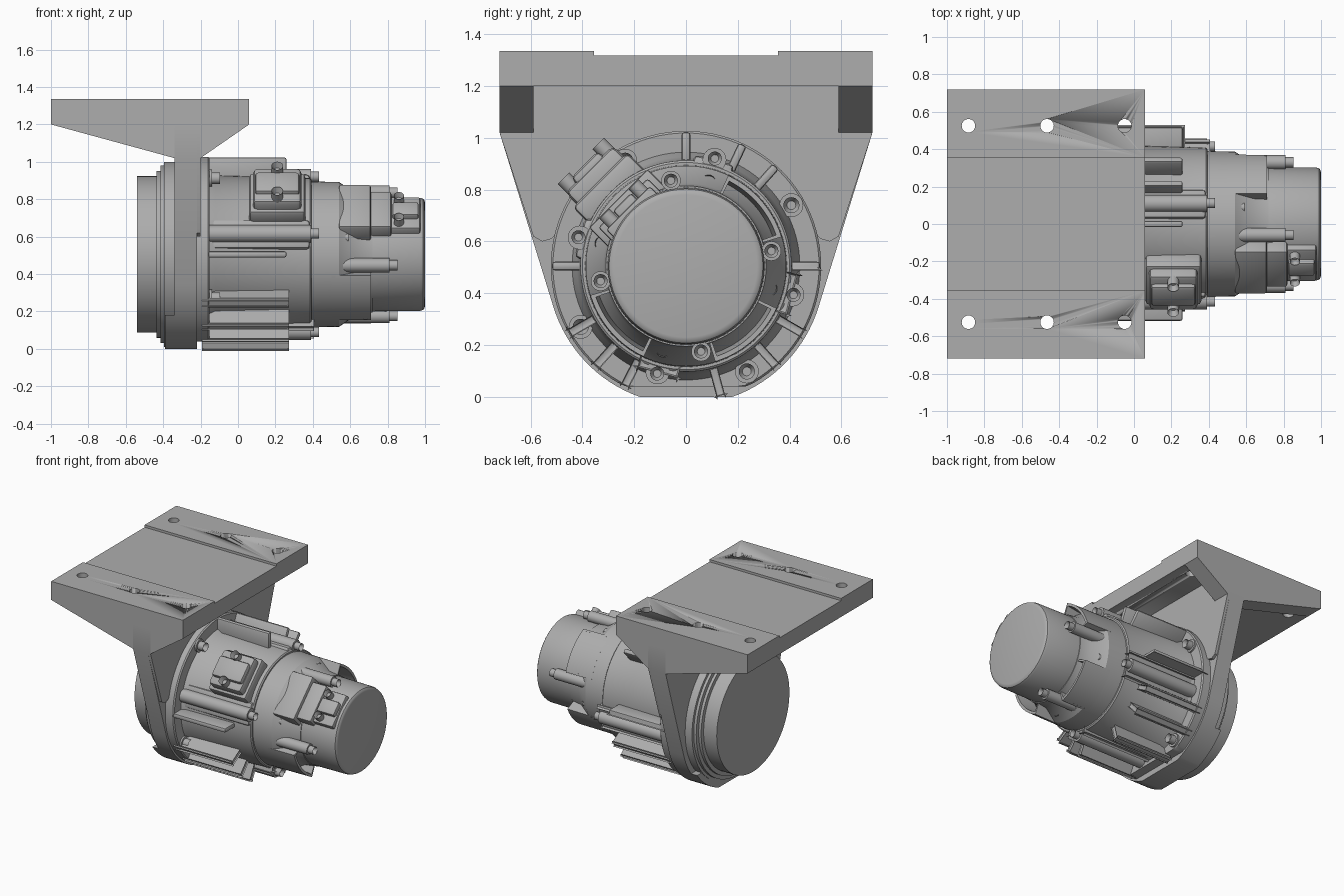
import bpy, bmesh
from math import sin, cos, radians, pi
from mathutils import Matrix, Vector

if "Cube" in bpy.data.objects:
    bpy.data.objects.remove(bpy.data.objects["Cube"])

AXIS = 0.505  # height of the motor axis
grey = bpy.data.materials.new("cast grey")
grey.use_nodes = True
grey.diffuse_color = (0.42, 0.42, 0.42, 1)
grey.node_tree.nodes["Principled BSDF"].inputs["Base Color"].default_value = (0.42, 0.42, 0.42, 1)


def finish(name, bm, smooth=True):
    bmesh.ops.recalc_face_normals(bm, faces=bm.faces)
    mesh = bpy.data.meshes.new(name)
    bm.to_mesh(mesh)
    bm.free()
    obj = bpy.data.objects.new(name, mesh)
    bpy.context.collection.objects.link(obj)
    mesh.materials.append(grey)
    if smooth:
        bpy.ops.object.select_all(action='DESELECT')
        obj.select_set(True)
        bpy.context.view_layer.objects.active = obj
        bpy.ops.object.shade_smooth_by_angle(angle=radians(32))
    return obj


def extrude(name, points, vector):
    bm = bmesh.new()
    face = bm.faces.new([bm.verts.new(p) for p in points])
    moved = bmesh.ops.extrude_face_region(bm, geom=[face], use_keep_orig=True)["geom"]
    bmesh.ops.translate(bm, vec=vector, verts=[v for v in moved if isinstance(v, bmesh.types.BMVert)])
    return finish(name, bm)


def on_axis(x, r, deg):
    a = radians(deg)
    return Vector((x, r * cos(a), AXIS + r * sin(a)))


def revolve(name, profile, start=0, end=360, closed=False, floor=None):
    """Turn an (x, radius) profile about the motor axis."""
    bm = bmesh.new()
    full = end - start == 360
    n = max(2, round((end - start) / 3.75))
    rings = []
    for i in range(n if full else n + 1):
        ring = [on_axis(x, r, start + (end - start) * i / n) for x, r in profile]
        for p in ring:
            if floor is not None:
                p.z = max(p.z, floor)
        rings.append([bm.verts.new(p) for p in ring])
    m = len(profile)
    for i in range(n):
        a, b = rings[i], rings[(i + 1) % len(rings)]
        for j in range(m if closed else m - 1):
            k = (j + 1) % m
            bm.faces.new((a[j], a[k], b[k], b[j]))
    if full and not closed:
        bm.faces.new([r[0] for r in rings])
        bm.faces.new([r[-1] for r in rings])
    elif not full:
        bm.faces.new(rings[0])
        bm.faces.new(rings[-1])
    return finish(name, bm)


def radial_box(name, deg, x0, x1, width, r0, r1, bevel=0.008):
    """Box standing out from the axis at an angle."""
    bm = bmesh.new()
    bmesh.ops.create_cube(bm, size=1)
    bm.transform(Matrix.Translation((0, 0, AXIS)) @ Matrix.Rotation(radians(deg - 90), 4, 'X')
                 @ Matrix.Translation(((x0 + x1) / 2, 0, (r0 + r1) / 2))
                 @ Matrix.Diagonal((x1 - x0, width, r1 - r0, 1)))
    bmesh.ops.bevel(bm, geom=bm.edges[:], offset=bevel, segments=2, affect='EDGES', profile=0.5)
    return finish(name, bm)


def rod(name, start, end, radius, sides=24):
    direction = end - start
    bm = bmesh.new()
    bmesh.ops.create_cone(bm, cap_ends=True, segments=sides, radius1=radius, radius2=radius,
                          depth=direction.length)
    bm.transform(Matrix.Translation((start + end) / 2)
                 @ direction.to_track_quat('Z', 'Y').to_matrix().to_4x4())
    return finish(name, bm)


def screw(name, base, direction, radius, height):
    """Socket-head screw with a raised hollow rim."""
    tip = base + direction * height
    head = rod(name, base, tip, radius)
    bm = bmesh.new()
    bm.from_mesh(head.data)
    cap = max((f for f in bm.faces if len(f.verts) > 4), key=lambda f: f.calc_center_median().dot(direction))
    bmesh.ops.inset_region(bm, faces=[cap], thickness=radius * 0.45)
    bmesh.ops.translate(bm, vec=-direction * height * 0.5, verts=cap.verts)
    bm.to_mesh(head.data)
    bm.free()


# Mounting plate with shallow centre channel and six bolt holes
half = [(0.72, 1.2), (0.72, 1.335), (0.355, 1.335), (0.355, 1.318)]
outline = half + [(-y, z) for y, z in reversed(half)]
plate = extrude("mounting_plate", [(-1, y, z) for y, z in outline], Vector((1.06, 0, 0)))
for x in (-0.885, -0.465, -0.05):
    for y in (-0.525, 0.525):
        cutter = rod("hole_cutter", Vector((x, y, 1.1)), Vector((x, y, 1.4)), 0.036, 32)
        cutter.hide_render = True
        mod = plate.modifiers.new("hole", 'BOOLEAN')
        mod.object, mod.solver = cutter, 'EXACT'
        bpy.context.view_layer.objects.active = plate
        bpy.ops.object.modifier_apply(modifier=mod.name)
        bpy.data.objects.remove(cutter)

# Upright bracket, tapering around the motor to a flat foot
side = [(0.72, 1.2), (0.72, 1.02)]
for i in range(17):
    a = radians(-17.1 - 53.3 * i / 16)
    side.append((0.536 * cos(a), max(0, AXIS + 0.536 * sin(a))))
outline = side + [(-y, z) for y, z in reversed(side)]
extrude("bracket_upright", [(-0.34, y, z) for y, z in outline], Vector((0.12, 0, 0)))
foot = [p for p in side if p[1] < 0.2]
foot += [(-y, z) for y, z in reversed(foot)]
extrude("bracket_foot", [(-0.39, y, z) for y, z in foot], Vector((0.06, 0, 0)))

# Side gussets and the raised shoulders beneath them
web = [(-1, 1.2), (0.06, 1.2), (-0.2, 1.02), (-0.34, 1.02)]
for s, label in ((1, "left"), (-1, "right")):
    extrude("gusset_" + label, [(x, s * 0.59, z) for x, z in web], Vector((0, s * 0.13, 0)))
    shoulder = [(0, 1.2), (0.72, 1.2), (0.72, 1.02), (0.59, 0.62), (0.555, 0.6), (0.52, 0.61), (0.48, 0.65),
                (0.3, 0.9), (0, 0.98)]
    extrude("bracket_shoulder_" + label, [(-0.23, s * y, z) for y, z in shoulder], Vector((0.03, 0, 0)))

# Rear cover, front flange, motor barrel
revolve("rear_cover", [(-0.54, 0.415), (-0.54, 0.418), (-0.435, 0.418), (-0.435, 0.447), (-0.415, 0.447),
                       (-0.415, 0.475), (-0.395, 0.475), (-0.395, 0.495), (-0.33, 0.495)])
revolve("body_flange", [(-0.23, 0.522), (-0.16, 0.522), (-0.152, 0.514)], floor=0.04)
revolve("motor_barrel", [(-0.2, 0.44), (-0.15, 0.44), (-0.12, 0.422), (0.385, 0.408), (0.392, 0.4)])

# Cooling fins
for deg in (90, 65, 48, 0, 180, 330, 312, 285, 210, 228, 243):
    radial_box("cooling_fin", deg, -0.18, 0.26, 0.034, 0.38, 0.518, 0.012)

# Neck and end cap
revolve("neck", [(0.38, 0.39), (0.54, 0.387), (0.64, 0.32), (0.72, 0.31)])
revolve("end_cap", [(0.7, 0.305), (0.975, 0.302), (0.99, 0.297), (0.997, 0.288), (1.0, 0.275)])

# Hollow shrouds around the neck, closed by end ribs
shell = [(0.5, 0.388), (0.71, 0.386), (0.71, 0.368), (0.56, 0.35), (0.5, 0.35)]
rib = [(0.52, 0.3), (0.52, 0.388), (0.71, 0.386), (0.71, 0.3)]
for a in (17, 197, 287):
    revolve("neck_shroud", shell, a, a + 48, closed=True)
    for b in (a, a + 46):
        revolve("shroud_rib", rib, b, b + 2, closed=True)

# Four sets of bolts, each a quarter turn apart
along = Vector((1, 0, 0))
for q in range(4):
    t = 90 * q
    rod("flange_boss", on_axis(-0.17, 0.47, t + 30), on_axis(-0.14, 0.47, t + 30), 0.046)
    screw("flange_screw", on_axis(-0.15, 0.47, t + 30), along, 0.031, 0.055)
    rod("barrel_boss", on_axis(-0.17, 0.425, t + 75), on_axis(0.39, 0.425, t + 75), 0.046)
    radial_box("barrel_boss_web", t + 75, -0.17, 0.385, 0.16, 0.36, 0.425, 0.02)
    screw("barrel_screw", on_axis(0.385, 0.43, t + 75), along, 0.027, 0.048)
    screw("neck_screw", on_axis(0.53, 0.337, t + 75), along, 0.027, 0.06)
    rod("cap_boss", on_axis(0.54, 0.335, t + 10), on_axis(0.81, 0.335, t + 10), 0.038)
    screw("cap_screw", on_axis(0.8, 0.335, t + 10), along, 0.027, 0.052)

# Main terminal box on the upper right of the barrel
radial_box("terminal_base", 135, 0.06, 0.36, 0.3, 0.36, 0.47, 0.02)
radial_box("terminal_box", 135, 0.08, 0.34, 0.26, 0.4, 0.53, 0.025)
radial_box("terminal_lid", 135, 0.09, 0.33, 0.15, 0.5, 0.555, 0.02)

# Small connector on the end cap, with its stepped pad
radial_box("neck_pad", 135, 0.54, 0.71, 0.32, 0.25, 0.37, 0.01)
radial_box("cap_pad", 135, 0.69, 0.82, 0.27, 0.24, 0.345, 0.012)
radial_box("connector_base", 135, 0.81, 0.975, 0.24, 0.22, 0.318, 0.012)
radial_box("connector_lid", 135, 0.825, 0.965, 0.1, 0.25, 0.35, 0.012)

# Lid screws for both boxes
outward = on_axis(0, 1, 135) - on_axis(0, 0, 135)
tangent = Vector((0, sin(pi / 4), cos(pi / 4)))
for s in (-1, 1):
    screw("terminal_screw", on_axis(0.21, 0.51, 135) + tangent * s * 0.095, outward, 0.031, 0.065)
    screw("connector_screw", on_axis(0.86, 0.31, 135) + tangent * s * 0.08, outward, 0.027, 0.055)
